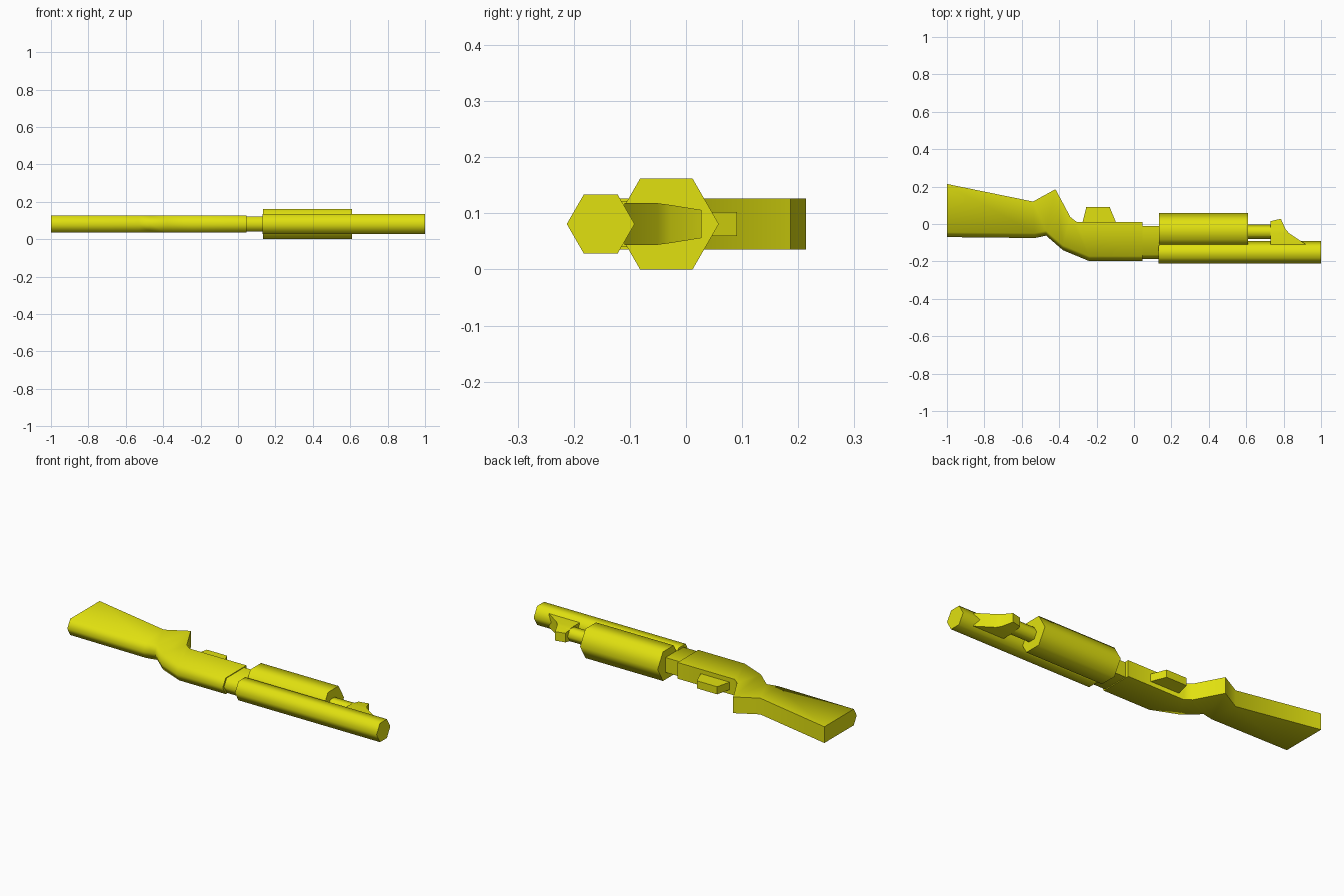
import bpy, bmesh, math

if "Cube" in bpy.data.objects:
    bpy.data.objects.remove(bpy.data.objects["Cube"])

ZC = 0.081  # height of the symmetry plane

yellow = bpy.data.materials.new("yellow")
yellow.diffuse_color = (0.75, 0.75, 0.005, 1)
yellow.use_nodes = True
yellow.node_tree.nodes["Principled BSDF"].inputs["Base Color"].default_value = yellow.diffuse_color


def loft(name, rings):
    """Skin a list of equal-length vertex rings and cap both ends."""
    bm = bmesh.new()
    loops = [[bm.verts.new(p) for p in ring] for ring in rings]
    n = len(loops[0])
    for a, b in zip(loops, loops[1:]):
        for i in range(n):
            j = (i + 1) % n
            bm.faces.new((a[i], a[j], b[j], b[i]))
    bm.faces.new(loops[0])
    bm.faces.new(loops[-1])
    bmesh.ops.recalc_face_normals(bm, faces=bm.faces)
    mesh = bpy.data.meshes.new(name)
    bm.to_mesh(mesh)
    bm.free()
    mesh.materials.append(yellow)
    ob = bpy.data.objects.new(name, mesh)
    bpy.context.collection.objects.link(ob)
    bpy.ops.object.select_all(action='DESELECT')
    ob.select_set(True)
    bpy.context.view_layer.objects.active = ob
    bpy.ops.object.shade_smooth_by_angle(angle=math.radians(62))
    return ob


def hex_bar(name, x0, x1, yc, r):
    """Six-sided bar along x with corners pointing to +-y."""
    angles = [math.radians(60 * i) for i in range(6)]
    loft(name, [[(x, yc + r * math.cos(a), ZC + r * math.sin(a)) for a in angles]
                for x in (x0, x1)])


def ridged(xf, yf, xr, yr, w):
    """Section flat on +y and ridged on -y; (xf,yf) flat side, (xr,yr) ridge."""
    d = w / math.sqrt(3)
    return [(xf, yf, ZC - w), (xf, yf, ZC + w), (xr, yr + d, ZC + w),
            (xr, yr, ZC), (xr, yr + d, ZC - w)]


# Butt stock, grip and receiver in one sweep
loft("stock_and_receiver", [ridged(*s, 0.045) for s in (
    (-1.0, 0.214, -1.0, -0.07),
    (-0.54, 0.12, -0.53, -0.075),
    (-0.42, 0.186, -0.47, -0.062),
    (-0.34, 0.037, -0.38, -0.14),
    (-0.305, 0.01, -0.24, -0.198),
    (0.045, 0.01, 0.045, -0.198))])

# Collar between receiver and barrel
loft("collar", [ridged(x, -0.01, x, -0.187, 0.041) for x in (0.03, 0.135)])

# Barrel, sliding fore-end and magazine tube
hex_bar("barrel", 0.13, 1.0, -0.152, 0.0605)
hex_bar("fore_end", 0.133, 0.61, -0.035, 0.0935)
hex_bar("magazine_tube", 0.55, 0.76, -0.042, 0.038)

# Tapered bracket joining tube and barrel: back (x, y), front (x, y), half width
loft("tube_bracket", [
    [(x0, y0, ZC - w), (x1, y1, ZC - w), (x1, y1, ZC + w), (x0, y0, ZC + w)]
    for x0, y0, x1, y1, w in (
        (0.73, -0.11, 0.92, -0.11, 0.037),
        (0.73, -0.05, 0.83, -0.05, 0.037),
        (0.73, -0.03, 0.81, -0.028, 0.034),
        (0.73, 0.015, 0.785, 0.028, 0.025))])

# Trigger guard block
loft("trigger_guard", [
    [(x0, y, ZC - 0.021), (x1, y, ZC - 0.021), (x1, y, ZC + 0.021), (x0, y, ZC + 0.021)]
    for x0, x1, y in ((-0.277, -0.093, 0.0), (-0.255, -0.13, 0.091))])
